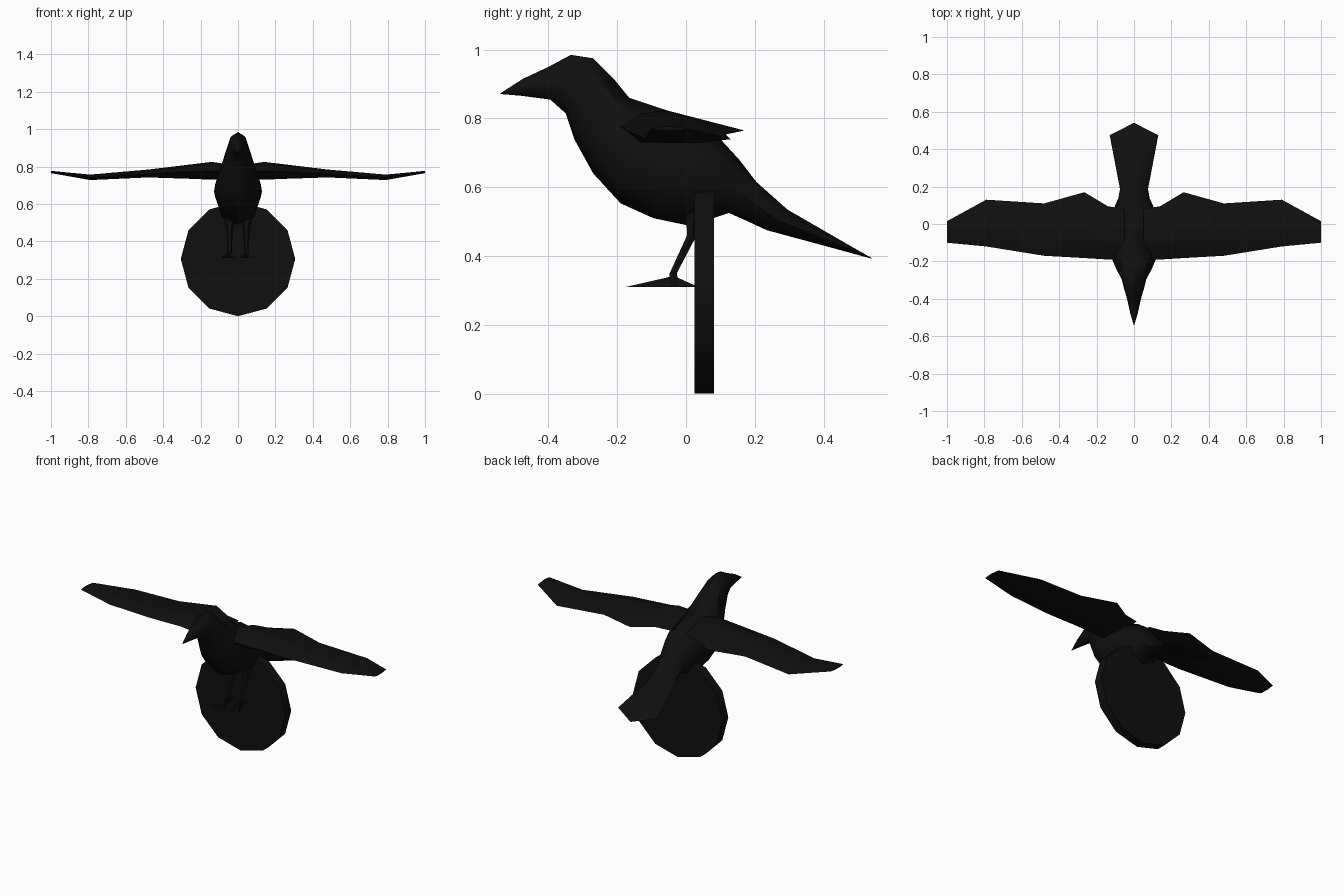
import bpy
import bmesh
from math import cos, sin, tau, radians
from mathutils import Vector

if "Cube" in bpy.data.objects:
    bpy.data.objects.remove(bpy.data.objects["Cube"], do_unlink=True)

black = bpy.data.materials.new("feather black")
black.use_nodes = True
black.diffuse_color = (0.005, 0.005, 0.005, 1)
black.node_tree.nodes["Principled BSDF"].inputs["Base Color"].default_value = (0.005, 0.005, 0.005, 1)


def finish(name, bm, mirrored=False, angle=50):
    """Turn a bmesh into a shaded object, optionally mirrored across x."""
    bmesh.ops.recalc_face_normals(bm, faces=bm.faces)
    mesh = bpy.data.meshes.new(name)
    bm.to_mesh(mesh)
    bm.free()
    mesh.materials.append(black)
    obj = bpy.data.objects.new(name, mesh)
    bpy.context.collection.objects.link(obj)
    bpy.ops.object.select_all(action="DESELECT")
    obj.select_set(True)
    bpy.context.view_layer.objects.active = obj
    bpy.ops.object.shade_smooth_by_angle(angle=radians(angle))
    if mirrored:
        mirror = obj.modifiers.new("mirror", "MIRROR")
        mirror.use_mirror_merge = False
    return obj


def loft(bm, rings):
    """Skin a closed tube through rings with equal point counts."""
    loops = [[bm.verts.new(p) for p in ring] for ring in rings]
    for a, b in zip(loops, loops[1:]):
        for i in range(len(a)):
            j = (i + 1) % len(a)
            bm.faces.new((a[i], a[j], b[j], b[i]))
    bm.faces.new(loops[0])
    bm.faces.new(loops[-1])


def body_ring(top_y, top_z, low_y, low_z, width, sides=8):
    top, low = Vector((0, top_y, top_z)), Vector((0, low_y, low_z))
    middle, half = (top + low) / 2, (top - low) / 2
    angles = [tau * i / sides for i in range(sides)]
    return [middle + half * sin(a) + Vector((width * cos(a), 0, 0)) for a in angles]


def limb(bm, path, sides=6):
    """Tube along points of (x, y, z, radius), with horizontal rings."""
    angles = [tau * i / sides for i in range(sides)]
    loft(bm, [[(x + r * cos(a), y + r * sin(a), z) for a in angles]
              for x, y, z, r in path])


# Body from beak to tail: top point, bottom point, half width
body_sections = [
    (-.54, .873, -.54, .871, .002),
    (-.475, .915, -.48, .866, .02),
    (-.4, .95, -.395, .855, .038),
    (-.335, .985, -.35, .815, .054),
    (-.27, .975, -.325, .74, .065),
    (-.21, .915, -.27, .64, .095),
    (-.165, .86, -.19, .553, .122),
    (-.06, .825, -.095, .51, .128),
    (.03, .79, 0, .49, .123),
    (.1, .74, .08, .51, .105),
    (.155, .68, .125, .525, .083),
    (.205, .615, .17, .505, .075),
    (.295, .535, .235, .475, .09),
    (.475, .431, .475, .41, .13),
    (.54, .394, .54, .392, .002),
]
bm = bmesh.new()
loft(bm, [body_ring(*s) for s in body_sections])
finish("body", bm)


# Wings: span, leading edge, trailing edge, top and bottom height
def wing_ring(x, lead, trail, top, low):
    chord = trail - lead
    mid = (top + low) / 2
    outline = [(0, mid), (.2, top * .75 + mid * .25), (.45, top),
               (1, mid - .1 * (top - low)), (.6, low), (.2, low)]
    return [(x, lead + chord * t, z) for t, z in outline]


wing_sections = [
    (.05, -.19, .08, .812, .735),
    (.14, -.19, .095, .825, .73),
    (.265, -.182, .17, .81, .735),
    (.48, -.17, .11, .784, .742),
    (.79, -.12, .13, .757, .728),
    (1, -.1, .015, .777, .765),
]
bm = bmesh.new()
loft(bm, [wing_ring(*s) for s in wing_sections])
finish("wings", bm, mirrored=True)

# Legs with thigh, shank and hock
hip_x = .045
bm = bmesh.new()
limb(bm, [(hip_x, .03, .54, .035), (hip_x, .017, .46, .016),
          (hip_x, -.037, .35, .012), (hip_x, -.035, .312, .016)])
finish("legs", bm, mirrored=True)

# Feet: three toes forward and one back, tapering to claws
bm = bmesh.new()
ankle = Vector((hip_x, -.035, .31))
for dx, dy in [(0, -.14), (-.04, -.1), (.05, -.1), (0, .07)]:
    tip = ankle + Vector((dx, dy, 0))
    side = Vector((dy, -dx, 0)).normalized() * .011
    base = [bm.verts.new(p) for p in
            (ankle - side, ankle + side, ankle + Vector((0, 0, .032)))]
    claw = bm.verts.new(tip)
    bm.faces.new(base)
    for i in range(3):
        bm.faces.new((base[i], base[(i + 1) % 3], claw))
finish("feet", bm, mirrored=True, angle=30)

# Upright twelve-sided disc behind the legs
bm = bmesh.new()
angles = [tau * i / 12 for i in range(12)]
loft(bm, [[(.306 * cos(a), y, .306 + .306 * sin(a)) for a in angles]
          for y in (.025, .081)])
finish("disc", bm, angle=40)
